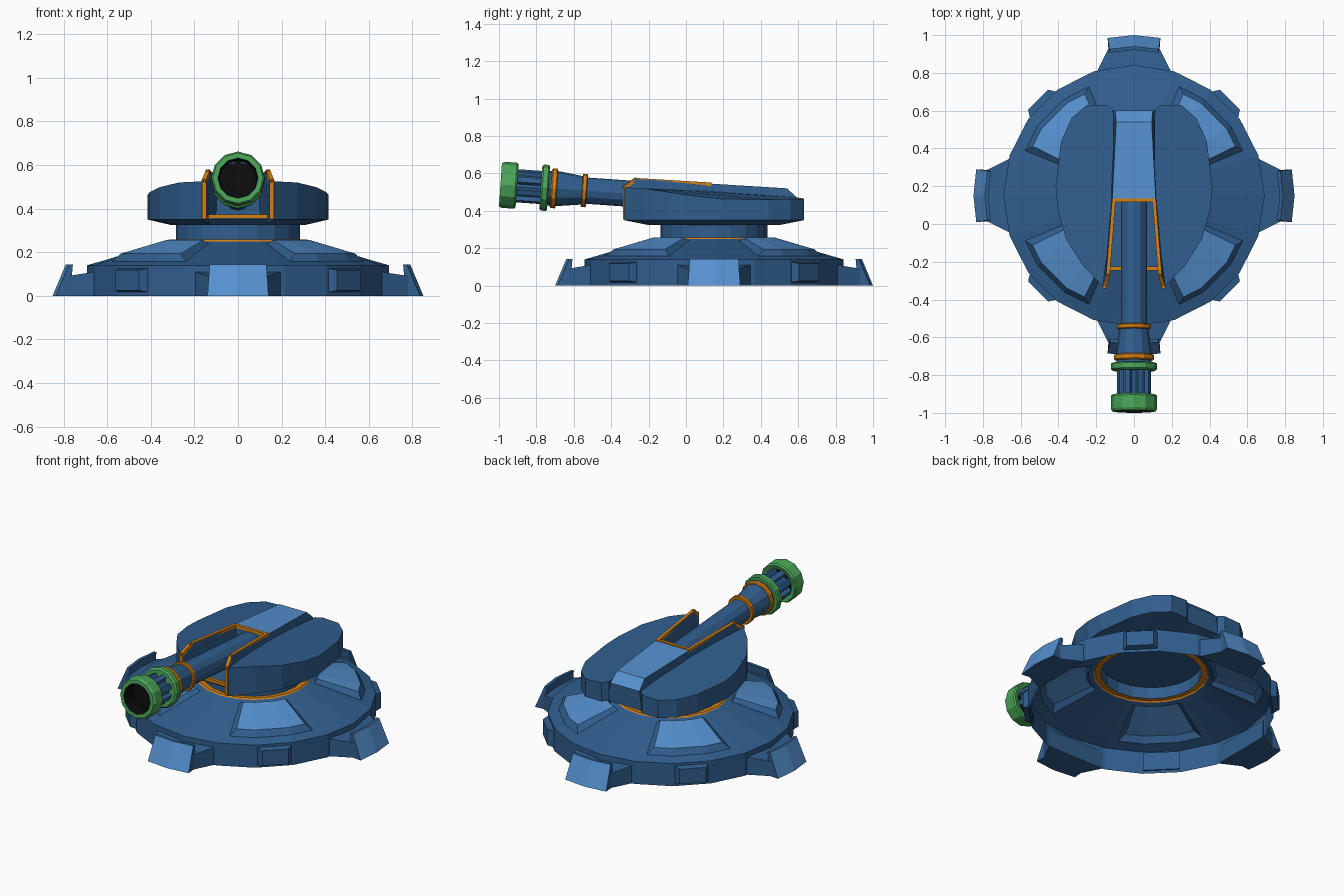
import bpy, bmesh, math
from mathutils import Vector

if "Cube" in bpy.data.objects:
    bpy.data.objects.remove(bpy.data.objects["Cube"])


def material(name, rgb):
    m = bpy.data.materials.new(name)
    m.diffuse_color = (*rgb, 1)
    m.use_nodes = True
    m.node_tree.nodes["Principled BSDF"].inputs["Base Color"].default_value = m.diffuse_color
    return m


DARK = material("dark_blue", (0.03, 0.112, 0.27))
LIGHT = material("light_blue", (0.09, 0.28, 0.62))
ORANGE = material("orange", (0.66, 0.22, 0.008))
GREEN = material("green", (0.07, 0.38, 0.10))
BLACK = material("black", (0.004, 0.004, 0.004))
CY = 0.15  # y of the base centre


def build(name, verts, faces, mats, rule=None):
    """Mesh from points; rule(normal, centre) picks the material slot."""
    bm = bmesh.new()
    vs = [bm.verts.new(v) for v in verts]
    for f in faces:
        bm.faces.new([vs[i] for i in f])
    bmesh.ops.remove_doubles(bm, verts=bm.verts, dist=1e-5)
    bmesh.ops.recalc_face_normals(bm, faces=bm.faces)
    bm.normal_update()
    if rule:
        for f in bm.faces:
            f.material_index = rule(f.normal, f.calc_center_median())
    me = bpy.data.meshes.new(name)
    bm.to_mesh(me)
    bm.free()
    for m in mats:
        me.materials.append(m)
    ob = bpy.data.objects.new(name, me)
    bpy.context.collection.objects.link(ob)
    return ob


def loft(name, rings, mats, caps=True, rule=None):
    n = len(rings[0])
    verts = [p for r in rings for p in r]
    faces = [(k * n + i, k * n + (i + 1) % n, (k + 1) * n + (i + 1) % n, (k + 1) * n + i)
             for k in range(len(rings) - 1) for i in range(n)]
    if caps:
        faces += [tuple(range(n)), tuple(range(len(verts) - n, len(verts)))]
    return build(name, verts, faces, mats, rule)


def beam(name, p, q, w, mat):
    p, q = Vector(p), Vector(q)
    d = (q - p).normalized()
    a = d.cross(Vector((0, 0, 1)) if abs(d.z) < 0.8 else Vector((0, 1, 0))).normalized() * w / 2
    b = d.cross(a).normalized() * w / 2
    loft(name, [[c + a + b, c - a + b, c - a - b, c + a - b] for c in (p - d * w / 2, q + d * w / 2)], [mat])


def polar(deg, r, z):
    """Point on the 20-sided base outline."""
    r *= math.cos(math.radians(9)) / math.cos(math.radians(deg % 18 - 9))
    return (r * math.cos(math.radians(deg)), CY + r * math.sin(math.radians(deg)), z)


def circle(r, z, n=20):
    return [(r * math.cos(math.tau * i / n), CY + r * math.sin(math.tau * i / n), z) for i in range(n)]


# Base shell: open below, with four raised wedge panels pushed out of the slope
cuts = [22.5, 36, 54, 67.5]
tops = [26, 36, 54, 64]
angles = sorted(set([18 * i for i in range(20)] + [q + c for q in range(0, 360, 90) for c in cuts]))
prof = [(0.692, 0), (0.692, 0.14), (0.645, 0.154), (0.63, 0.158), (0.355, 0.24), (0.325, 0.25)]
verts, faces = [], []


def quad(*pts):
    faces.append(tuple(range(len(verts), len(verts) + 4)))
    verts.extend(pts)


for a, b in zip(angles, angles[1:] + [360]):
    in_panel = 22 < ((a + b) / 2) % 90 < 68
    for k, ((r0, z0), (r1, z1)) in enumerate(zip(prof, prof[1:])):
        if not (k == 3 and in_panel):
            quad(polar(a, r0, z0), polar(b, r0, z0), polar(b, r1, z1), polar(a, r1, z1))
build("base_shell", verts, faces, [DARK])

for q in range(0, 360, 90):
    verts, faces = [], []
    lo_out = [polar(q + c, 0.63, 0.158) for c in cuts]
    lo_in = [polar(q + c, 0.355, 0.24) for c in cuts]
    hi_out = [polar(q + c, 0.605, 0.194) for c in tops]
    hi_in = [polar(q + c, 0.37, 0.256) for c in tops]
    for i in range(3):
        for A, B in ((lo_out, hi_out), (hi_out, hi_in), (hi_in, lo_in)):
            quad(A[i], A[i + 1], B[i + 1], B[i])
    for i in (0, 3):
        quad(lo_out[i], hi_out[i], hi_in[i], lo_in[i])
    build("base_panel", verts, faces, [LIGHT, DARK], lambda n, c: 0 if abs(n.z) > 0.9 else 1)

# Turret ring trim and neck
loft("neck_trim", [circle(0.325, 0.25), circle(0.318, 0.258), circle(0.285, 0.254)], [ORANGE], False)
loft("neck", [circle(0.285, 0.254), circle(0.285, 0.33)], [DARK], False)


def spun(deg, u, r, z):
    """Local tangent / radius / height turned about the base centre."""
    a = math.radians(deg)
    return (r * math.cos(a) - u * math.sin(a), CY + r * math.sin(a) + u * math.cos(a), z)


# Four feet: leaning armour plate plus flared strut
for d in range(0, 360, 90):
    A = math.radians(d)
    out = Vector((math.cos(A), math.sin(A), 0))
    rings = []
    for u, s in ((-1, -0.015), (0, 0), (1, -0.015)):
        rings.append([spun(d, u * 0.14, 0.85 + s, 0), spun(d, u * 0.13, 0.79 + s, 0.143),
                      spun(d, u * 0.13, 0.772 + s, 0.143), spun(d, u * 0.135, 0.785 + s, 0)])
    loft("foot_plate", rings, [DARK, LIGHT], True, lambda n, c: 1 if n.dot(out) > 0.7 and n.z > 0 else 0)
    loft("foot_strut", [[spun(d, -w, r, 0), spun(d, w, r, 0), spun(d, w, r, z), spun(d, -w, r, z)]
                        for r, w, z in ((0.66, 0.195, 0.11), (0.785, 0.132, 0.09))], [DARK])
    # Small rim block on the diagonal
    loft("rim_block", [[spun(d + 45, -w, r, z0), spun(d + 45, w, r, z0), spun(d + 45, w, r, z1), spun(d + 45, -w, r, z1)]
                       for r, w, z0, z1 in ((0.67, 0.105, 0.015, 0.128), (0.718, 0.075, 0.025, 0.118))], [DARK])

# Turret halves: outline with top height per point, chamfered below
outline = [(0.165, -0.33, 0.525), (0.27, -0.22, 0.52), (0.36, -0.08, 0.498), (0.405, 0.08, 0.475),
           (0.415, 0.2, 0.463), (0.385, 0.44, 0.46), (0.33, 0.56, 0.46), (0.25, 0.63, 0.46),
           (0.14, 0.63, 0.465), (0.11, 0.60, 0.47), (0.105, 0.12, 0.505)]
for s in (1, -1):
    loft("turret_half", [[(s * x * 0.74, CY + (y - CY) * 0.74, 0.325) for x, y, z in outline],
                         [(s * x, y, 0.35) for x, y, z in outline],
                         [(s * x, y, z) for x, y, z in outline]], [DARK])
    # Raised rail beside the barrel slot
    rail = [(-0.33, 0.145, 0.166, 0.146, 0.164, 0.525), (-0.27, 0.138, 0.166, 0.128, 0.148, 0.570),
            (0.12, 0.10, 0.127, 0.098, 0.116, 0.546)]
    loft("slot_rail", [[(s * a, y, 0.36), (s * b, y, 0.36), (s * d, y, z), (s * c, y, z)]
                       for y, a, b, c, d, z in rail], [DARK])
    # Orange edging of the slot
    path = [(s * 0.155, -0.328, 0.362), (s * 0.155, -0.328, 0.525),
            (s * 0.138, -0.27, 0.566), (s * 0.107, 0.125, 0.542)]
    for p, q in zip(path, path[1:]):
        beam("slot_trim", p, q, 0.019, ORANGE)
beam("slot_trim_back", (-0.107, 0.125, 0.542), (0.107, 0.125, 0.542), 0.019, ORANGE)
beam("slot_trim_front", (-0.15, -0.235, 0.364), (0.15, -0.235, 0.364), 0.02, ORANGE)

# Slot floor and rear spine
loft("turret_floor", [[(-w, y0, z), (w, y0, z), (w, y1, z), (-w, y1, z)]
                      for w, y0, y1, z in ((0.13, -0.2, 0.5, 0.325), (0.14, -0.23, 0.6, 0.35), (0.14, -0.23, 0.6, 0.366))],
     [DARK])
loft("turret_spine", [[(-b, y, 0.36), (b, y, 0.36), (t, y, z), (-t, y, z)]
                      for y, b, t, z in ((0.12, 0.127, 0.116, 0.546), (0.54, 0.122, 0.094, 0.52), (0.6, 0.115, 0.1, 0.465))],
     [DARK, LIGHT], True, lambda n, c: 1 if n.z > 0.5 else 0)


# Gun: stepped round sections along a slightly raised axis
def gun_ring(y, r, n=12):
    pts = []
    for i in range(n):
        a = math.tau * i / n
        pts.append((r * math.cos(a), y + 0.07 * r * math.sin(a),
                    0.537 + 0.07 * (-0.95 - y) + r * math.sin(a)))
    return pts


def gun(name, prof, mat, caps=True):
    loft(name, [gun_ring(y, r) for y, r in prof], [mat], caps)


gun("barrel", [(0.13, 0.07), (-0.54, 0.07)], DARK)
gun("barrel_band", [(-0.53, 0.085), (-0.535, 0.089), (-0.552, 0.089), (-0.557, 0.085)], ORANGE)
gun("barrel_cone", [(-0.54, 0.074), (-0.70, 0.095)], DARK)
gun("barrel_collar", [(-0.69, 0.1), (-0.695, 0.106), (-0.715, 0.106), (-0.722, 0.1)], ORANGE)
gun("barrel_core", [(-0.715, 0.092), (-0.75, 0.092), (-0.77, 0.07), (-0.91, 0.07)], DARK)
gun("muzzle_flange", [(-0.735, 0.116), (-0.742, 0.123), (-0.768, 0.123), (-0.777, 0.112)], GREEN)
gun("muzzle_ring", [(-0.91, 0.09), (-0.903, 0.116), (-0.912, 0.123), (-0.978, 0.123),
                    (-0.992, 0.115), (-0.992, 0.092)], GREEN, False)
gun("muzzle_bore", [(-0.991, 0.092), (-0.915, 0.086), (-0.915, 0.002)], BLACK, False)
for i in range(8):
    a = math.tau * (i + 0.5) / 8
    rad, tan = Vector((math.cos(a), 0, math.sin(a))), Vector((-math.sin(a), 0, math.cos(a)))
    loft("muzzle_rib", [[Vector((0, y, 0.537 + 0.07 * (-0.95 - y))) + rad * r + tan * t
                         for r, t in ((0.06, -0.018), (0.09, -0.015), (0.09, 0.015), (0.06, 0.018))]
                        for y in (-0.77, -0.91)], [DARK])
